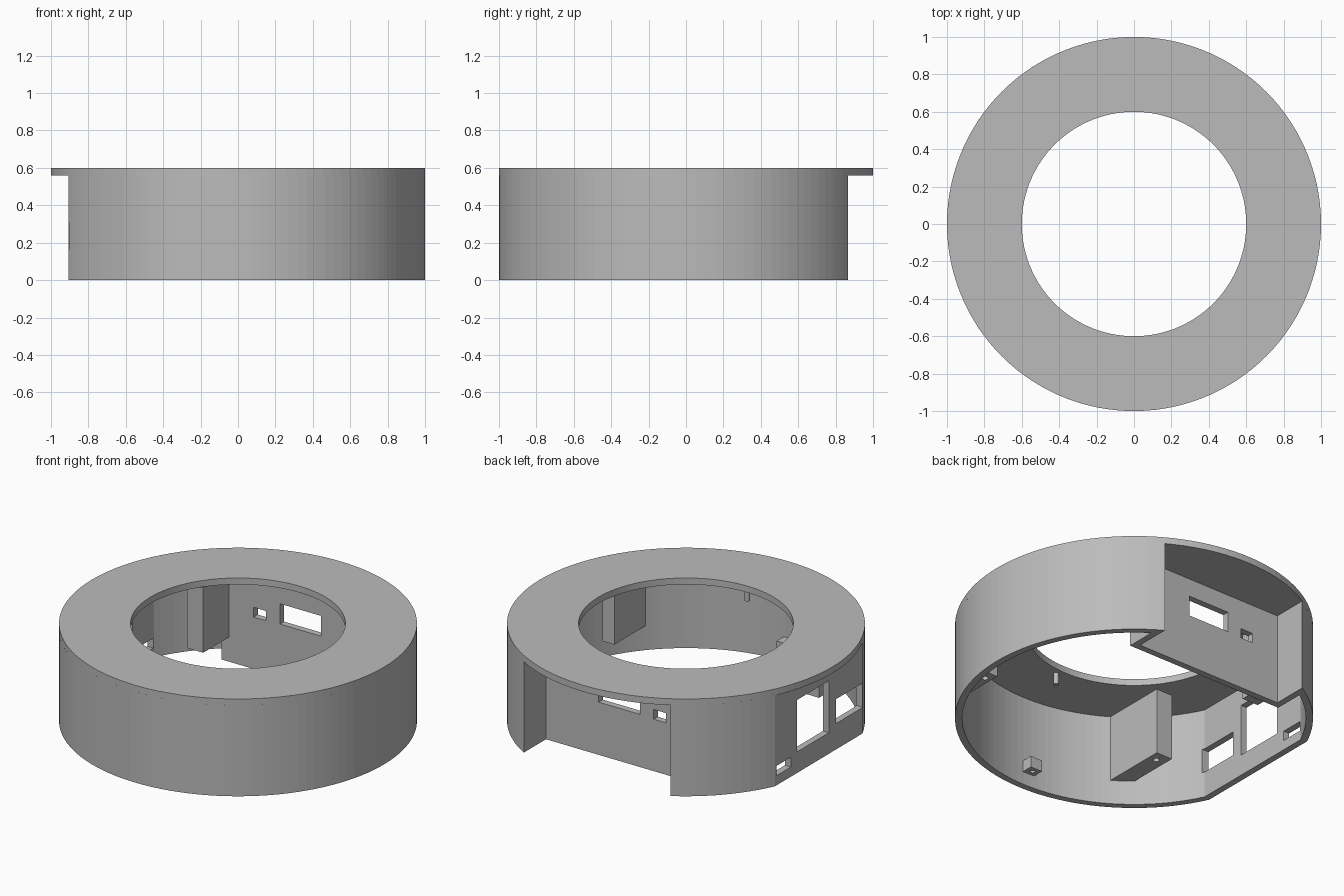
import bpy, bmesh, math
from mathutils import Matrix

cube = bpy.data.objects.get("Cube")
if cube:
    bpy.data.objects.remove(cube, do_unlink=True)

grey = bpy.data.materials.new("plain grey")
grey.use_nodes = True
colour = (0.5, 0.5, 0.5, 1)
grey.diffuse_color = colour
grey.node_tree.nodes["Principled BSDF"].inputs["Base Color"].default_value = colour

CEILING = 0.56


def finish(name, bm):
    bmesh.ops.recalc_face_normals(bm, faces=bm.faces)
    mesh = bpy.data.meshes.new(name)
    bm.to_mesh(mesh)
    bm.free()
    mesh.materials.append(grey)
    obj = bpy.data.objects.new(name, mesh)
    bpy.context.collection.objects.link(obj)
    return obj


def tube(name, outer, inner, z0, z1):
    """Extruded wall between two outlines with equal point counts."""
    bm = bmesh.new()
    n = len(outer)
    rings = [[bm.verts.new((x, y, z)) for x, y in pts]
             for pts, z in ((outer, z0), (outer, z1), (inner, z1), (inner, z0))]
    for a, b in zip(rings, rings[1:] + rings[:1]):
        for i in range(n):
            j = (i + 1) % n
            bm.faces.new((a[i], a[j], b[j], b[i]))
    return finish(name, bm)


def prism(name, pts, z0, z1):
    bm = bmesh.new()
    face = bm.faces.new([bm.verts.new((x, y, z0)) for x, y in pts])
    top = bmesh.ops.extrude_face_region(bm, geom=[face])
    verts = [v for v in top["geom"] if isinstance(v, bmesh.types.BMVert)]
    bmesh.ops.translate(bm, verts=verts, vec=(0, 0, z1 - z0))
    return finish(name, bm)


def box(name, x0, x1, y0, y1, z0, z1):
    return prism(name, [(x0, y0), (x1, y0), (x1, y1), (x0, y1)], z0, z1)


def rod(name, x, y, z0, z1, radius):
    bm = bmesh.new()
    bmesh.ops.create_cone(bm, cap_ends=True, segments=16, radius1=radius, radius2=radius,
                          depth=z1 - z0, matrix=Matrix.Translation((x, y, (z0 + z1) / 2)))
    return finish(name, bm)


def cut(target, cutter):
    cutter.hide_render = True
    mod = target.modifiers.new("cut", "BOOLEAN")
    mod.operation = "DIFFERENCE"
    mod.solver = "EXACT"
    mod.object = cutter
    bpy.context.view_layer.objects.active = target
    bpy.ops.object.modifier_apply(modifier=mod.name)
    bpy.data.objects.remove(cutter, do_unlink=True)


def arc(r, a, b, n):
    return [(r * math.cos(a + (b - a) * i / n), r * math.sin(a + (b - a) * i / n))
            for i in range(n + 1)]


def outline(r, flat_x, side_x, recess_y):
    """Circle with a flat on the -x side and a rectangular recess at the back."""
    side, flat = math.acos(side_x / r), math.acos(-flat_x / r)
    return (arc(r, math.pi - side, flat, 12)
            + arc(r, 2 * math.pi - flat, 2 * math.pi + side, 72)
            + [(side_x, recess_y), (-side_x, recess_y)])


# Outer wall and top ring
wall = tube("outer_wall", outline(1, 0.905, 0.5, 0.65),
            outline(0.96, 0.865, 0.54, 0.61), 0, CEILING)
tube("top_ring", arc(1, 0, math.tau, 120)[:-1], arc(0.6, 0, math.tau, 120)[:-1],
     CEILING, 0.6)

# Openings in the recess wall
for x0, x1, z0, z1 in ((-0.14, 0.14, 0.325, 0.45), (-0.32, -0.235, 0.32, 0.38)):
    cut(wall, box("recess_opening", x0, x1, 0.57, 0.7, z0, z1))

# Openings in the flat side
for y0, y1, z0, z1 in ((-0.1, 0.21, 0.13, 0.45), (-0.43, -0.17, 0.16, 0.31),
                       (0.27, 0.41, 0.06, 0.12)):
    cut(wall, box("side_opening", -1.1, -0.8, y0, y1, z0, z1))

# Mounting blocks hanging from the ring, each with a screw hole
blocks = {
    "front_block": ([(-0.62, -0.41), (-0.62, -0.76), (-0.51, -0.83), (-0.51, -0.41)],
                    (-0.56, -0.475)),
    "back_block": ([(-0.6, 0.36), (-0.49, 0.36), (-0.49, 0.62), (-0.6, 0.62)],
                   (-0.545, 0.425)),
    "left_block": ([(0.72, -0.33), (0.72, -0.65), (0.8, -0.56), (0.8, -0.33)],
                   (0.76, -0.39)),
}
for name, (pts, (hx, hy)) in blocks.items():
    block = prism(name, pts, 0.15, CEILING)
    cut(block, rod("screw_hole", hx, hy, 0.1, 0.25, 0.018))

# Small screw boss on the front wall and locating pin under the ring
boss = box("front_boss", -0.075, 0.005, -0.97, -0.89, 0.08, 0.15)
cut(boss, rod("boss_hole", -0.035, -0.925, 0.05, 0.12, 0.014))
rod("locating_pin", 0.03, -0.64, 0.49, CEILING, 0.016)
